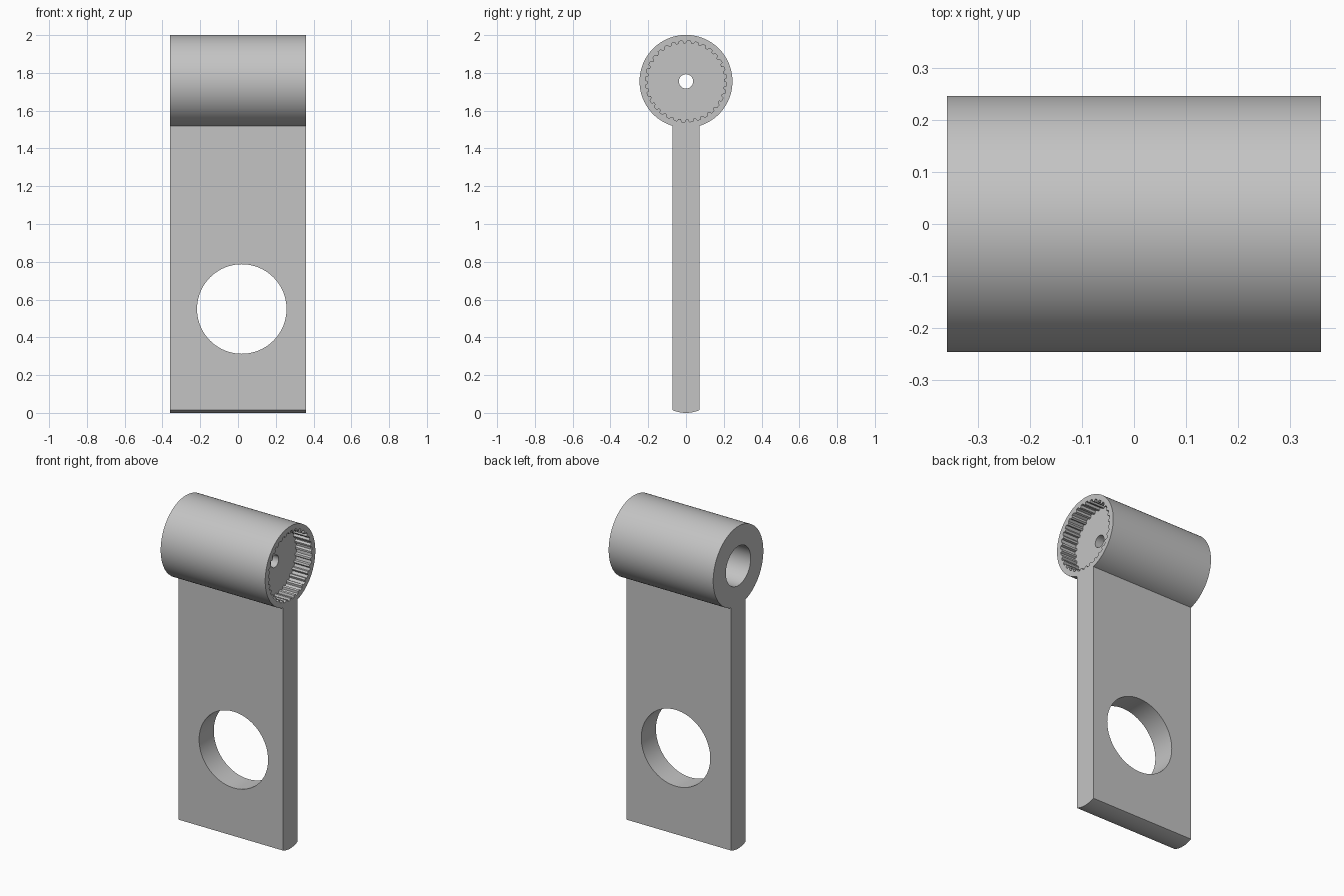
import bpy, bmesh
from math import sin, cos, pi, sqrt

cube = bpy.data.objects.get("Cube")
if cube:
    bpy.data.objects.remove(cube, do_unlink=True)

HALF_W = 0.359       # half width along x
AXIS_Z = 1.755       # height of the barrel axis
BARREL_R = 0.246
HALF_T = 0.072       # half thickness of the arm

grey = bpy.data.materials.new("light grey")
grey.use_nodes = True
colour = (0.55, 0.55, 0.55, 1)
grey.diffuse_color = colour
grey.node_tree.nodes["Principled BSDF"].inputs["Base Color"].default_value = colour


def circle(r, n, cu=0.0, cz=AXIS_Z):
    return [(cu + r * cos(2 * pi * i / n), cz + r * sin(2 * pi * i / n)) for i in range(n)]


def prism(name, outline, axis, start, end):
    """Extrude a (horizontal, z) outline along x or y."""
    bm = bmesh.new()
    place = (lambda u, z: (start, u, z)) if axis == "x" else (lambda u, z: (u, start, z))
    face = bm.faces.new([bm.verts.new(place(u, z)) for u, z in outline])
    new = bmesh.ops.extrude_face_region(bm, geom=[face])["geom"]
    step = (end - start, 0, 0) if axis == "x" else (0, end - start, 0)
    bmesh.ops.translate(bm, vec=step, verts=[g for g in new if isinstance(g, bmesh.types.BMVert)])
    bmesh.ops.recalc_face_normals(bm, faces=bm.faces)
    mesh = bpy.data.meshes.new(name)
    bm.to_mesh(mesh)
    bm.free()
    mesh.materials.append(grey)
    obj = bpy.data.objects.new(name, mesh)
    bpy.context.collection.objects.link(obj)
    return obj


def combine(target, tool, operation):
    bpy.context.view_layer.objects.active = target
    mod = target.modifiers.new(operation.lower(), "BOOLEAN")
    mod.operation, mod.solver, mod.object = operation, "EXACT", tool
    bpy.ops.object.modifier_apply(modifier=mod.name)
    bpy.data.objects.remove(tool, do_unlink=True)


# Flat arm with a gently rounded foot, joined to the barrel
sag = 0.015
foot_r = (HALF_T ** 2 + sag ** 2) / (2 * sag)
foot = []
for i in range(13):
    y = HALF_T * (i / 6 - 1)
    foot.append((y, foot_r - sqrt(foot_r ** 2 - y ** 2)))
arm = prism("lever_arm", foot + [(HALF_T, 1.6), (-HALF_T, 1.6)], "x", -HALF_W, HALF_W)
barrel = prism("barrel", circle(BARREL_R, 96), "x", -HALF_W, HALF_W)
combine(arm, barrel, "UNION")

# Round window through the arm
combine(arm, prism("window_cutter", circle(0.237, 80, 0.02, 0.55), "y", -0.3, 0.3), "DIFFERENCE")

# Splined socket in the +x end
TEETH = 32
spline = []
for i in range(TEETH):
    for part, r in ((0, 0.202), (0.3, 0.202), (0.45, 0.215), (0.85, 0.215)):
        a = 2 * pi * (i + part) / TEETH
        spline.append((r * cos(a), AXIS_Z + r * sin(a)))
combine(arm, prism("socket_cutter", spline, "x", HALF_W - 0.106, HALF_W + 0.1), "DIFFERENCE")

# Screw access bore from the -x end, and the small screw hole between them
combine(arm, prism("bore_cutter", circle(0.122, 64), "x", -HALF_W - 0.1, 0.15), "DIFFERENCE")
combine(arm, prism("screw_cutter", circle(0.038, 32), "x", 0, HALF_W), "DIFFERENCE")

bpy.ops.object.select_all(action="DESELECT")
arm.select_set(True)
bpy.context.view_layer.objects.active = arm
bpy.ops.object.shade_smooth_by_angle(angle=pi / 9)
